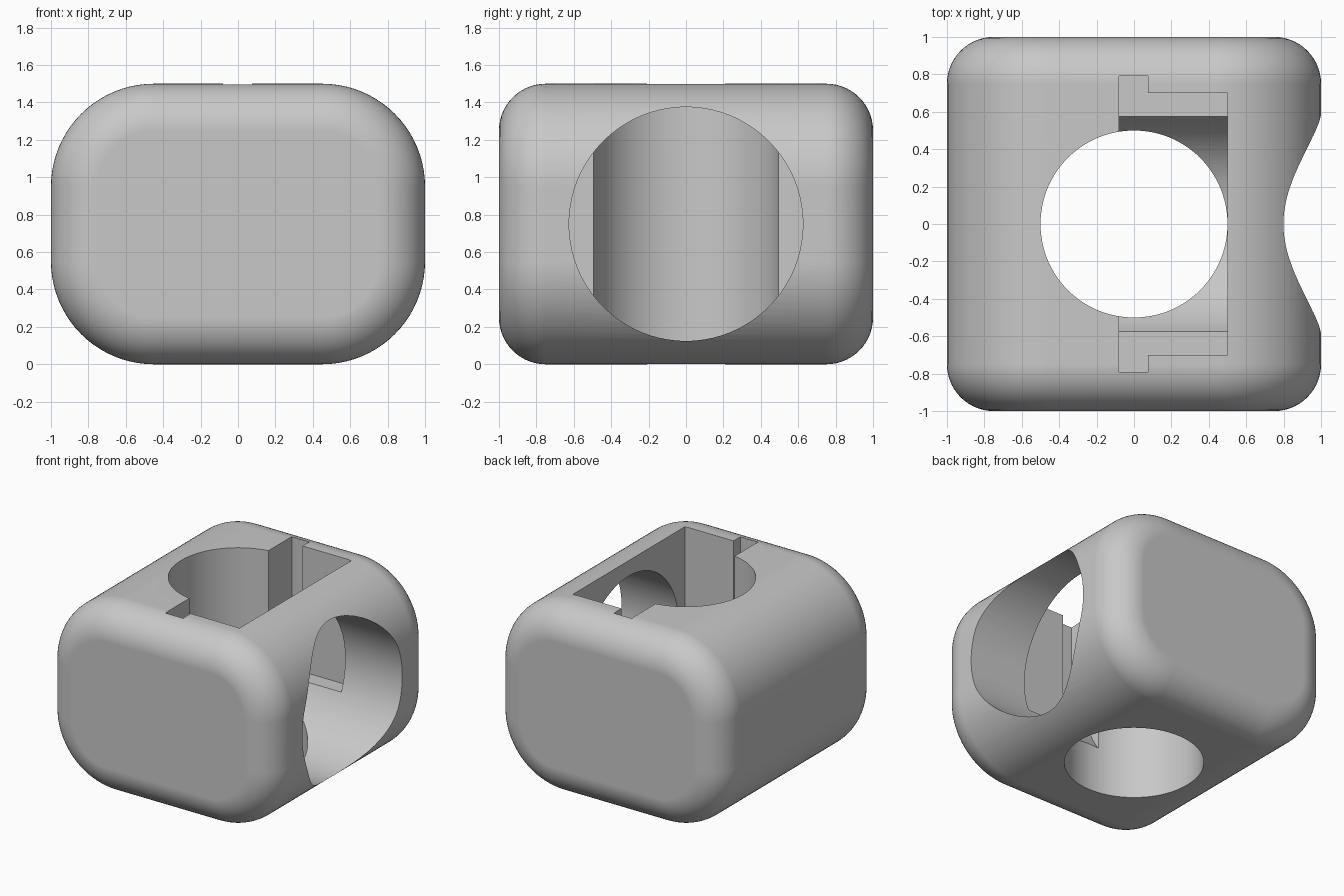
import bpy, bmesh, math
from mathutils import Matrix, Vector

cube = bpy.data.objects.get("Cube")
if cube:
    bpy.data.objects.remove(cube, do_unlink=True)

WIDTH, DEPTH, HEIGHT = 2.0, 2.0, 1.5
CORNER, FILLET = 0.55, 0.25
MID = HEIGHT / 2

grey = bpy.data.materials.new("light_grey")
grey.use_nodes = True
colour = (0.58, 0.58, 0.58, 1)
grey.diffuse_color = colour
grey.node_tree.nodes["Principled BSDF"].inputs["Base Color"].default_value = colour


def make_object(name, bm):
    bmesh.ops.recalc_face_normals(bm, faces=bm.faces)
    mesh = bpy.data.meshes.new(name)
    bm.to_mesh(mesh)
    bm.free()
    obj = bpy.data.objects.new(name, mesh)
    bpy.context.collection.objects.link(obj)
    mesh.materials.append(grey)
    return obj


def rounded_outline(inset, y, steps=20):
    """Rounded rectangle in the xz plane, shrunk evenly by inset."""
    r = CORNER - inset
    points = []
    for quarter, (sx, sz) in enumerate([(1, 1), (-1, 1), (-1, -1), (1, -1)]):
        cx, cz = sx * (WIDTH / 2 - CORNER), MID + sz * (MID - CORNER)
        for i in range(steps + 1):
            a = (quarter + i / steps) * math.pi / 2
            points.append((cx + r * math.cos(a), y, cz + r * math.sin(a)))
    return points


def prism(name, outline, bottom, top):
    bm = bmesh.new()
    base = bm.faces.new([bm.verts.new((x, y, bottom)) for x, y in outline])
    grown = bmesh.ops.extrude_face_region(bm, geom=[base], use_keep_orig=True)
    verts = [v for v in grown["geom"] if isinstance(v, bmesh.types.BMVert)]
    bmesh.ops.translate(bm, verts=verts, vec=(0, 0, top - bottom))
    return make_object(name, bm)


def cylinder(name, radius, length, matrix):
    bm = bmesh.new()
    bmesh.ops.create_cone(bm, cap_ends=True, segments=128, radius1=radius,
                          radius2=radius, depth=length, matrix=matrix)
    return make_object(name, bm)


# Body: rounded outlines lofted front to back, with filleted ends
bm = bmesh.new()
steps = 14
profile = []
for i in range(steps + 1):
    a = i / steps * math.pi / 2
    profile.append((FILLET * (1 - math.sin(a)),
                    -DEPTH / 2 + FILLET * (1 - math.cos(a))))
profile += [(inset, -y) for inset, y in reversed(profile)]
rings = [[bm.verts.new(p) for p in rounded_outline(inset, y)]
         for inset, y in profile]
for a, b in zip(rings, rings[1:]):
    for i in range(len(a)):
        j = (i + 1) % len(a)
        bm.faces.new((a[i], a[j], b[j], b[i]))
bm.faces.new(rings[0])
bm.faces.new(rings[-1])
body = make_object("body", bm)

# Cutters: vertical bore, blind side bore and stepped top slot
BACK = -0.08
bore = cylinder("vertical_bore", 0.5, 3, Matrix.Translation((0, 0, MID)))
side_end = 1.5
side = cylinder("side_bore", 0.625, side_end - BACK,
                Matrix.Translation(((side_end + BACK) / 2, 0, MID))
                @ Matrix.Rotation(math.pi / 2, 4, "Y"))
half = [(0.501, 0.7), (0.075, 0.7), (0.075, 0.79), (BACK, 0.79)]
slot = prism("top_slot", half + [(x, -y) for x, y in reversed(half)], 0.505, 2)

bpy.context.view_layer.objects.active = body
body.select_set(True)
for cutter in (slot, side, bore):
    cutter.hide_render = True
    mod = body.modifiers.new(cutter.name, "BOOLEAN")
    mod.operation = "DIFFERENCE"
    mod.solver = "EXACT"
    mod.object = cutter
    bpy.ops.object.modifier_apply(modifier=mod.name)
    bpy.data.objects.remove(cutter, do_unlink=True)

# Smooth rounded areas, crisp cut edges
bpy.ops.object.shade_smooth_by_angle(angle=math.radians(25))
weighted = body.modifiers.new("weighted_normals", "WEIGHTED_NORMAL")
weighted.keep_sharp = True
